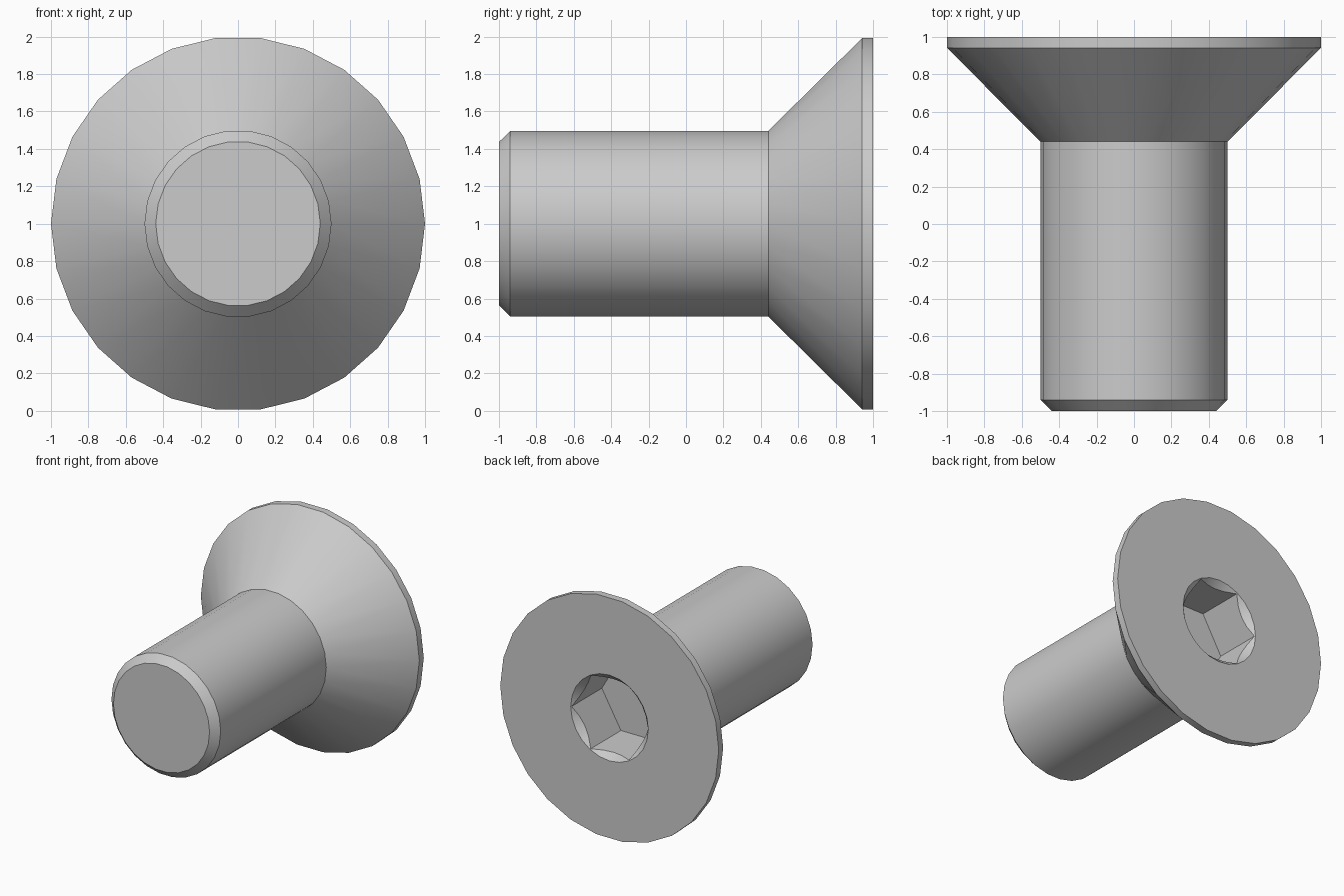
import bpy
import bmesh
from math import tau
from mathutils import Matrix, Vector

if "Cube" in bpy.data.objects:
    bpy.data.objects.remove(bpy.data.objects["Cube"])

AXIS_HEIGHT = 1.0


def make_material(name, colour):
    mat = bpy.data.materials.new(name)
    mat.use_nodes = True
    mat.diffuse_color = colour
    mat.node_tree.nodes["Principled BSDF"].inputs["Base Color"].default_value = colour
    return mat


def lathe(name, profile, sides):
    """Revolve (radius, y) points around the y axis and cap both ends."""
    bm = bmesh.new()
    rings = []
    for radius, y in profile:
        rings.append([
            bm.verts.new(Matrix.Rotation(tau * i / sides, 3, "Y") @ Vector((radius, y, 0)))
            for i in range(sides)
        ])
    for a, b in zip(rings, rings[1:]):
        for i in range(sides):
            j = (i + 1) % sides
            bm.faces.new((a[i], a[j], b[j], b[i]))
    bm.faces.new(rings[0])
    bm.faces.new(rings[-1])
    bmesh.ops.recalc_face_normals(bm, faces=bm.faces)
    bmesh.ops.translate(bm, verts=bm.verts, vec=(0, 0, AXIS_HEIGHT))
    mesh = bpy.data.meshes.new(name)
    bm.to_mesh(mesh)
    bm.free()
    obj = bpy.data.objects.new(name, mesh)
    bpy.context.collection.objects.link(obj)
    return obj


def cut(target, cutter):
    """Subtract the cutter from the target, then discard the cutter."""
    cutter.hide_render = True
    mod = target.modifiers.new("cut", "BOOLEAN")
    mod.operation = "DIFFERENCE"
    mod.solver = "EXACT"
    mod.object = cutter
    bpy.ops.object.modifier_apply(modifier=mod.name)
    bpy.data.objects.remove(cutter)


# Chamfered shank, conical head and thin rim in one profile
screw = lathe("countersunk_screw", [
    (0.44, -1.0), (0.5, -0.94), (0.5, 0.44), (1.0, 0.942), (1.0, 1.0),
], 26)
screw.data.materials.append(make_material("steel grey", (0.6, 0.6, 0.6, 1)))

bpy.ops.object.select_all(action="DESELECT")
screw.select_set(True)
bpy.context.view_layer.objects.active = screw

# Hexagonal socket with a conical lead-in
cut(screw, lathe("socket_cutter", [(0.35, 0.6), (0.35, 1.1)], 6))
cut(screw, lathe("lead_in_cutter", [(0.155, 0.8), (0.405, 1.05)], 24))

bpy.ops.object.shade_smooth_by_angle(angle=tau / 12)
